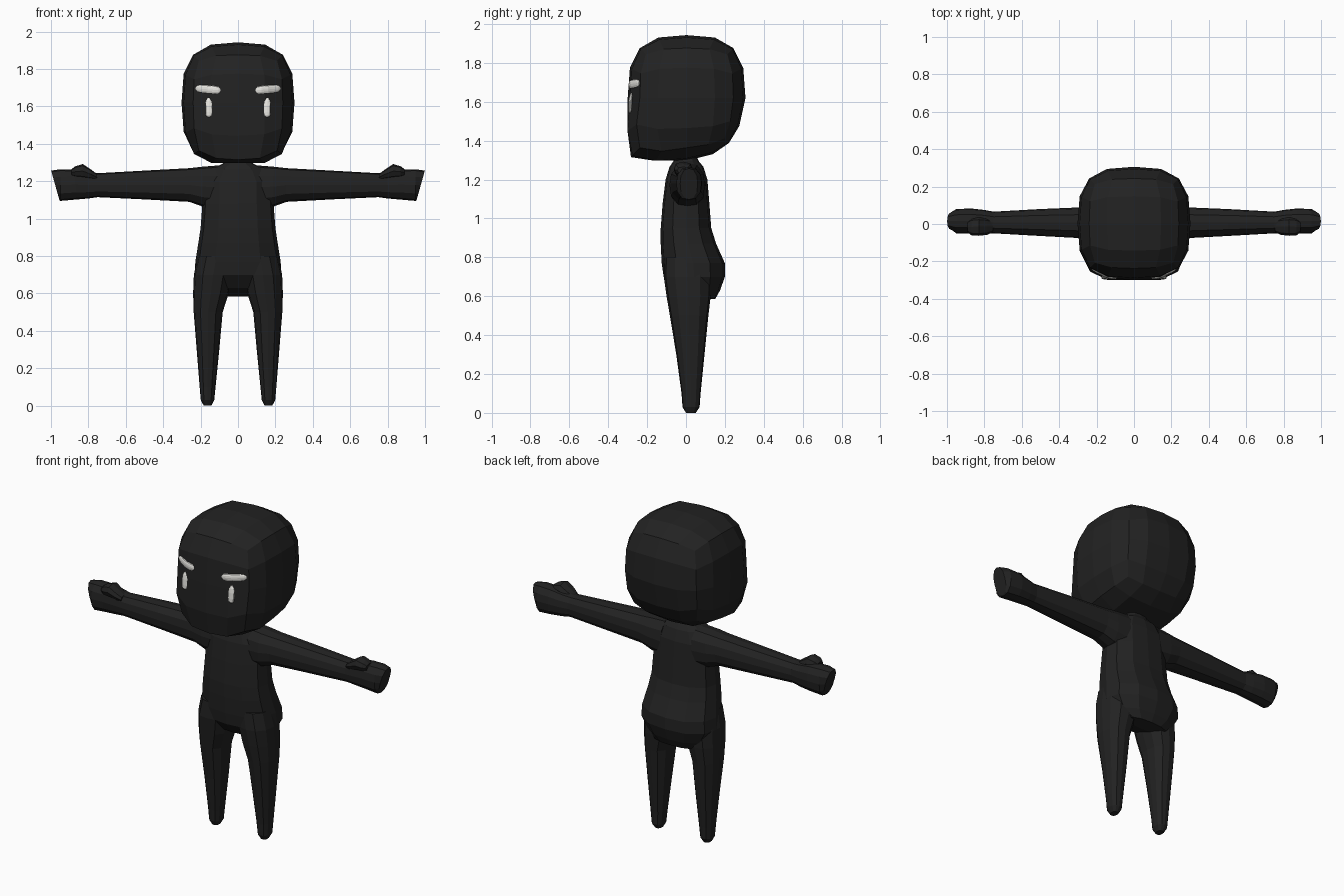
import bpy, bmesh, math
from mathutils import Vector
from mathutils.bvhtree import BVHTree

if "Cube" in bpy.data.objects:
    bpy.data.objects.remove(bpy.data.objects["Cube"])


def material(name, rgb):
    m = bpy.data.materials.new(name)
    m.diffuse_color = (*rgb, 1)
    m.use_nodes = True
    m.node_tree.nodes["Principled BSDF"].inputs["Base Color"].default_value = m.diffuse_color
    return m


BLACK = material("matte black", (0.016, 0.016, 0.016))
WHITE = material("warm white", (0.8, 0.79, 0.75))


def make_object(name, bm, mat):
    bmesh.ops.recalc_face_normals(bm, faces=bm.faces)
    mesh = bpy.data.meshes.new(name)
    bm.to_mesh(mesh)
    bm.free()
    mesh.materials.append(mat)
    ob = bpy.data.objects.new(name, mesh)
    bpy.context.collection.objects.link(ob)
    return ob


def loft(name, rings, axis, mat, sides=12, n=2.5, slant=0.0, mirror=True):
    """Rings are (position, low a, high a, low b, high b).
    axis Z: a = x, b = y.  axis X: a = y, b = z.  The last ring may be slanted."""
    bm = bmesh.new()
    loops = []
    for i, (t, a0, a1, b0, b1) in enumerate(rings):
        loop = []
        for k in range(sides):
            ang = 2 * math.pi * k / sides
            c, s = math.cos(ang), math.sin(ang)
            r = (abs(c) ** n + abs(s) ** n) ** (-1 / n)
            a = (a0 + a1) / 2 + (a1 - a0) / 2 * c * r
            b = (b0 + b1) / 2 + (b1 - b0) / 2 * s * r
            shift = slant * s * r * (b1 - b0) / 2 if i == len(rings) - 1 else 0
            co = (a, b, t) if axis == "Z" else (t + shift, a, b)
            loop.append(bm.verts.new(co))
        loops.append(loop)
    for l0, l1 in zip(loops, loops[1:]):
        for k in range(sides):
            j = (k + 1) % sides
            bm.faces.new((l0[k], l0[j], l1[j], l1[k]))
    bm.faces.new(loops[0])
    bm.faces.new(loops[-1])
    ob = make_object(name, bm, mat)
    if mirror:
        ob.modifiers.new("mirror", "MIRROR").use_mirror_merge = False
    return ob


# Torso with rounded seat
torso = loft("body", [
    (1.33, -.06, .06, -.05, .05),
    (1.295, -.08, .08, -.065, .065),
    (1.265, -.14, .14, -.085, .09),
    (1.20, -.185, .185, -.105, .11),
    (1.08, -.19, .19, -.12, .12),
    (0.95, -.20, .20, -.13, .13),
    (0.87, -.212, .212, -.13, .155),
    (0.77, -.228, .228, -.125, .20),
    (0.70, -.232, .232, -.115, .20),
    (0.63, -.19, .19, -.06, .175),
    (0.585, -.13, .13, .06, .15)], "Z", BLACK, mirror=False)

# Legs
legs = loft("legs", [
    (.80, .015, .215, -.11, .11),
    (.70, .03, .236, -.114, .13),
    (.60, .05, .24, -.10, .127),
    (.50, .082, .237, -.083, .115),
    (.30, .10, .221, -.05, .095),
    (.10, .12, .205, -.023, .075),
    (.03, .127, .199, -.018, .07),
    (0.0, .143, .183, .0, .05)], "Z", BLACK)

# Arms ending in fists
arms = loft("arms", [
    (.10, -.08, .10, 1.05, 1.285),
    (.19, -.085, .097, 1.065, 1.278),
    (.26, -.077, .09, 1.09, 1.27),
    (.50, -.064, .08, 1.103, 1.257),
    (.75, -.05, .066, 1.115, 1.243),
    (.80, -.048, .075, 1.108, 1.25),
    (.87, -.05, .083, 1.102, 1.262),
    (.95, -.05, .08, 1.095, 1.264),
    (.977, -.03, .06, 1.10, 1.257)], "X", BLACK, slant=.28)

# Thumbs folded over the fists
thumbs = loft("thumbs", [
    (.755, -.045, .02, 1.205, 1.24),
    (.785, -.058, .03, 1.212, 1.262),
    (.83, -.063, .035, 1.217, 1.292),
    (.87, -.06, .03, 1.222, 1.28),
    (.89, -.045, .015, 1.23, 1.265)], "X", BLACK, sides=8)

# Fuse the limbs into one body skin
for part in (legs, arms, thumbs):
    mod = torso.modifiers.new("fuse " + part.name, "BOOLEAN")
    mod.operation, mod.solver, mod.object = "UNION", "EXACT", part
bpy.context.view_layer.update()
fused = bpy.data.meshes.new_from_object(
    torso.evaluated_get(bpy.context.evaluated_depsgraph_get()))
torso.modifiers.clear()
torso.data = fused
for part in (legs, arms, thumbs):
    bpy.data.objects.remove(part)

# Head: rounded cube, fuller at the chin and trimmed at the nape
bm = bmesh.new()
bmesh.ops.create_cube(bm, size=2)
bmesh.ops.subdivide_edges(bm, edges=bm.edges[:], cuts=3, use_grid_fill=True)
for v in bm.verts:
    p = v.co.copy()
    p *= sum(abs(c) ** 3 for c in p) ** (-1 / 3)
    low = max(0, -p.z)
    chin, nape = low * max(0, -p.y), low * max(0, p.y)
    f = 1 + .3 * chin - .15 * nape
    p.y = max(-1, min(1, p.y * f))
    p.z = max(-1, min(1, p.z * f))
    v.co = Vector((p.x * .302, p.y * .303 + .003, p.z * .323 + 1.62))
surface = BVHTree.FromBMesh(bm)
head = make_object("head", bm, BLACK)


def face_y(x, z):
    """Depth of the front of the head at x, z."""
    return surface.ray_cast(Vector((x, -2, z)), Vector((0, 1, 0)))[0].y


# Brows: rounded bars that follow the face
brow = []
for x, size in ((.093, .35), (.103, .85), (.125, 1), (.16, 1), (.195, .95), (.217, .75), (.226, .3)):
    z, y = 1.686 + (x - .093) * .08, face_y(x, 1.69)
    brow.append((x, y - .010 * size, y + .010 * size, z - .022 * size, z + .022 * size))
loft("brows", brow, "X", WHITE, n=2)

# Eyes: upright rounded bars
eye = []
for z, size in ((1.543, .35), (1.551, .85), (1.57, 1), (1.605, 1), (1.63, .85), (1.645, .35)):
    x, y = .155, face_y(.155, z)
    eye.append((z, x - .02 * size, x + .02 * size, y - .010 * size, y + .010 * size))
loft("eyes", eye, "Z", WHITE, n=2)
